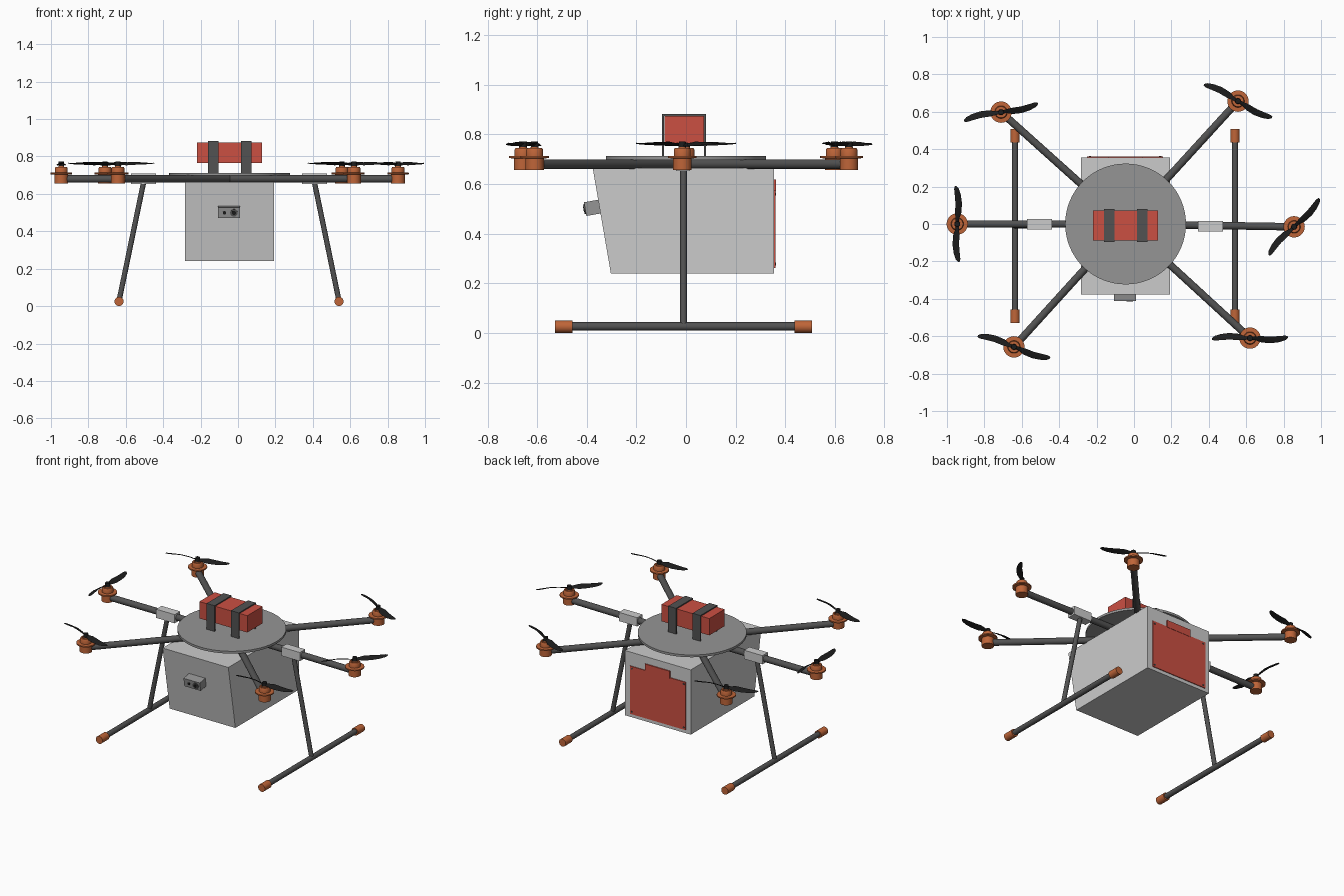
import bpy, bmesh
from math import sin, cos, pi, radians, atan2
from mathutils import Vector, Matrix

if "Cube" in bpy.data.objects:
    bpy.data.objects.remove(bpy.data.objects["Cube"])

CX = -0.045  # body centre in x


def material(name, r, g, b):
    m = bpy.data.materials.new(name)
    m.diffuse_color = (r, g, b, 1)
    m.use_nodes = True
    m.node_tree.nodes["Principled BSDF"].inputs["Base Color"].default_value = m.diffuse_color
    return m


RED = material("red", 0.60, 0.08, 0.055)
ORANGE = material("orange", 0.52, 0.13, 0.04)
DARK = material("dark_grey", 0.085, 0.085, 0.085)
BLACK = material("black", 0.012, 0.012, 0.012)
MID = material("mid_grey", 0.30, 0.30, 0.30)


def finish(name, bm, mat=None):
    bmesh.ops.recalc_face_normals(bm, faces=bm.faces)
    me = bpy.data.meshes.new(name)
    bm.to_mesh(me)
    bm.free()
    ob = bpy.data.objects.new(name, me)
    bpy.context.collection.objects.link(ob)
    if mat:
        me.materials.append(mat)
    return ob


def box(name, x, y, z, mat=None):
    """Box from (min, max) pairs."""
    bm = bmesh.new()
    bmesh.ops.create_cube(bm, size=1)
    for v in bm.verts:
        v.co = [(p[0] + p[1]) / 2 + c * (p[1] - p[0]) for p, c in zip((x, y, z), v.co)]
    return finish(name, bm, mat)


def rod(name, a, b, r, mat=None, sides=24):
    a, b = Vector(a), Vector(b)
    d = b - a
    bm = bmesh.new()
    bmesh.ops.create_cone(bm, cap_ends=True, segments=sides, radius1=r, radius2=r, depth=d.length,
                          matrix=Matrix.Translation((a + b) / 2) @ d.to_track_quat('Z', 'Y').to_matrix().to_4x4())
    return finish(name, bm, mat)


def prism(name, outline, x0, x1, mat=None):
    """Extrude a (y, z) outline along x."""
    bm = bmesh.new()
    f = bm.faces.new([bm.verts.new((x0, y, z)) for y, z in outline])
    ext = bmesh.ops.extrude_face_region(bm, geom=[f])
    bmesh.ops.translate(bm, vec=(x1 - x0, 0, 0), verts=[v for v in ext["geom"] if isinstance(v, bmesh.types.BMVert)])
    return finish(name, bm, mat)


def lathe(name, profile, loc, mat, sides=32):
    """Spin an (r, z) profile about the vertical axis."""
    bm = bmesh.new()
    rings = [[bm.verts.new((r * cos(2 * pi * i / sides), r * sin(2 * pi * i / sides), z))
              for i in range(sides)] for r, z in profile]
    for p, q in zip(rings, rings[1:]):
        for i in range(sides):
            j = (i + 1) % sides
            bm.faces.new((p[i], p[j], q[j], q[i]))
    bm.faces.new(rings[0])
    bm.faces.new(rings[-1])
    ob = finish(name, bm, mat)
    ob.location = loc
    return ob


def propeller(name, loc, angle):
    # Stations along a blade: distance, sideways sweep, half width, pitch, height
    stations = [(0.0, 0.0, 0.010, 30, 0.0), (0.025, 0.0, 0.011, 32, 0.002),
                (0.06, -0.005, 0.019, 28, 0.005), (0.11, -0.008, 0.019, 22, 0.006),
                (0.155, -0.003, 0.017, 16, 0.005), (0.188, 0.004, 0.013, 12, 0.006),
                (0.202, 0.008, 0.005, 10, 0.007)]
    bm = bmesh.new()
    for side in (1, -1):
        rings = []
        for d, s, w, pitch, h in stations:
            p = radians(pitch)
            ring = []
            for u, t in ((-1, 0), (-0.2, 0.003), (1, 0), (-0.2, -0.002)):
                y = s + u * w * cos(p) - t * sin(p)
                z = h + u * w * sin(p) + t * cos(p)
                ring.append(bm.verts.new((side * d, side * y, z)))
            rings.append(ring)
        for a, b in zip(rings, rings[1:]):
            for i in range(4):
                bm.faces.new((a[i], a[(i + 1) % 4], b[(i + 1) % 4], b[i]))
        bm.faces.new(rings[-1])
    bmesh.ops.create_cone(bm, cap_ends=True, segments=20, radius1=0.016, radius2=0.014, depth=0.03)
    ob = finish(name, bm, BLACK)
    ob.location = loc
    ob.rotation_euler.z = radians(angle)


# Top plate that carries the arms
lathe("top_plate", [(0.323, 0.698), (0.323, 0.713)], (CX, 0, 0), MID, 64)

# Six arms with motor and propeller: motor x, motor y, propeller angle
rotors = [(-0.711, 0.598, 11), (0.556, 0.657, -28), (-0.945, 0.0, 90),
          (0.856, -0.015, 46), (-0.642, -0.657, -19), (0.62, -0.61, -1)]
motor_profile = [(0.037, 0.656), (0.037, 0.703), (0.057, 0.705), (0.057, 0.713),
                 (0.034, 0.714), (0.034, 0.738), (0.030, 0.745), (0.022, 0.745),
                 (0.022, 0.738), (0.016, 0.738), (0.016, 0.749)]
for i, (x, y, angle) in enumerate(rotors, 1):
    rod(f"arm_{i}", (CX, 0, 0.68), (x, y, 0.68), 0.02, DARK)
    lathe(f"motor_{i}", motor_profile, (x, y, 0), ORANGE)
    propeller(f"propeller_{i}", (x, y, 0.757), angle)

# Cargo box with a sloping front
prism("cargo_box", [(-0.303, 0.24), (0.355, 0.24), (0.355, 0.664), (-0.376, 0.664)], -0.283, 0.193)

# Rear door with a raised pull tab and corner bolts
box("rear_door", (-0.25, 0.155), (0.35, 0.360), (0.262, 0.575), RED)
box("door_tab", (-0.135, 0.045), (0.35, 0.362), (0.57, 0.618), RED)
for i, (x, z) in enumerate([(-0.235, 0.277), (0.14, 0.277), (-0.235, 0.56), (0.14, 0.56)], 1):
    rod(f"door_bolt_{i}", (x, 0.355, z), (x, 0.363, z), 0.006, DARK, 12)

# Camera on the sloping front, tilted with it
slope = atan2(0.073, 0.424)
camera = [box("camera_body", (-0.059, 0.059), (-0.035, 0.035), (-0.028, 0.028), MID),
          rod("camera_lens", (0.026, -0.03, 0), (0.026, -0.040, 0), 0.020, DARK),
          rod("camera_lens_glass", (0.026, -0.03, 0), (0.026, -0.042, 0), 0.011, BLACK),
          rod("camera_sensor", (-0.024, -0.03, 0), (-0.024, -0.037, 0), 0.009, BLACK)]
for ob in camera:
    ob.location = (-0.048, -0.372, 0.505)
    ob.rotation_euler.x = slope

# Battery held above the plate by two straps
box("battery", (-0.219, 0.128), (-0.087, 0.072), (0.765, 0.875), RED)
strap = [(-0.096, 0.71), (-0.096, 0.882), (0.080, 0.882), (0.080, 0.71),
         (0.072, 0.71), (0.072, 0.874), (-0.088, 0.874), (-0.088, 0.71)]
for i, x in enumerate((-0.16, 0.016), 1):
    prism(f"battery_strap_{i}", strap, x, x + 0.057, DARK)

# Landing gear, one side each: clamp, leg, skid and rubber ends
for side, s in (("left", -1), ("right", 1)):
    cx, foot, y = -0.048 + s * 0.457, -0.048 + s * 0.588, -0.01
    box(f"{side}_clamp", (cx - 0.067, cx + 0.067), (y - 0.02, y + 0.036) if s < 0 else (y - 0.03, y + 0.026),
        (0.652, 0.709))
    rod(f"{side}_leg", (cx - s * 0.002, y, 0.67), (foot, y, 0.028), 0.014, DARK)
    rod(f"{side}_skid", (foot, -0.5, 0.026), (foot, 0.48, 0.026), 0.017, DARK)
    for end, e in (("front", -1), ("back", 1)):
        rod(f"{side}_{end}_skid_cap", (foot, y + e * 0.447, 0.025), (foot, y + e * 0.518, 0.025), 0.0245, ORANGE)

# Smooth round parts, keep hard edges
bpy.ops.object.select_all(action='SELECT')
bpy.context.view_layer.objects.active = bpy.context.selected_objects[0]
bpy.ops.object.shade_smooth_by_angle(angle=radians(30))
